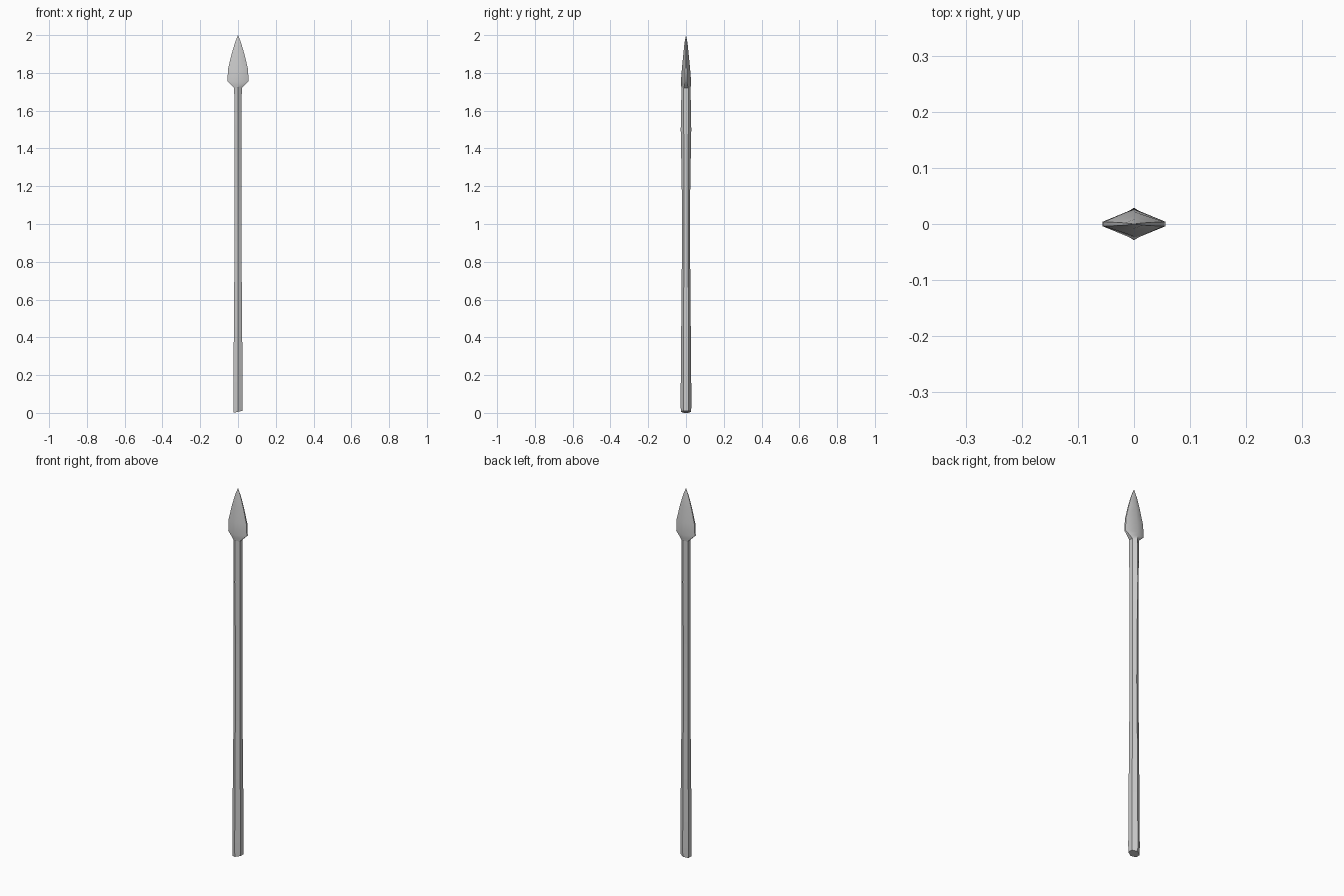
import bpy
import bmesh

if "Cube" in bpy.data.objects:
    bpy.data.objects.remove(bpy.data.objects["Cube"])


def loft(name, rings, cap_bottom=False, tip=None, tilt=0.0):
    """Loft six-sided rings given as (z, half width x, half depth y, side edge half thickness)."""
    bm = bmesh.new()
    loops = []
    for i, (z, hx, hy, e) in enumerate(rings):
        outline = [(0, -hy), (hx, -e), (hx, e), (0, hy), (-hx, e), (-hx, -e)]
        slope = tilt if i == 0 else 0.0
        loops.append([bm.verts.new((x, y, z + slope * x)) for x, y in outline])
    for a, b in zip(loops, loops[1:]):
        for k in range(6):
            n = (k + 1) % 6
            bm.faces.new((a[k], a[n], b[n], b[k]))
    if cap_bottom:
        bm.faces.new(loops[0][::-1])
    if tip is not None:
        top = bm.verts.new((0, 0, tip))
        for k in range(6):
            bm.faces.new((loops[-1][k], loops[-1][(k + 1) % 6], top))
    mesh = bpy.data.meshes.new(name)
    bm.to_mesh(mesh)
    bm.free()
    obj = bpy.data.objects.new(name, mesh)
    bpy.context.collection.objects.link(obj)
    bpy.ops.object.select_all(action='DESELECT')
    obj.select_set(True)
    bpy.context.view_layer.objects.active = obj
    bpy.ops.object.shade_smooth_by_angle(angle=0.87)
    return obj


NECK = (1.72, 0.020, 0.024, 0.012)

# Hand-carved wooden shaft with a slanted butt end
loft("shaft", [
    (0.006, 0.024, 0.027, 0.013),
    (0.05, 0.024, 0.029, 0.014),
    (0.32, 0.023, 0.026, 0.013),
    (0.65, 0.020, 0.024, 0.012),
    (0.95, 0.019, 0.020, 0.010),
    (1.23, 0.019, 0.023, 0.011),
    (1.50, 0.019, 0.028, 0.012),
    NECK,
], cap_bottom=True, tilt=0.22)

# Leaf-shaped blade with a central ridge
loft("spear_head", [
    NECK,
    (1.736, 0.036, 0.026, 0.008),
    (1.755, 0.056, 0.027, 0.004),
    (1.82, 0.053, 0.022, 0.004),
    (1.90, 0.034, 0.014, 0.003),
    (1.96, 0.016, 0.008, 0.002),
], tip=2.0)
